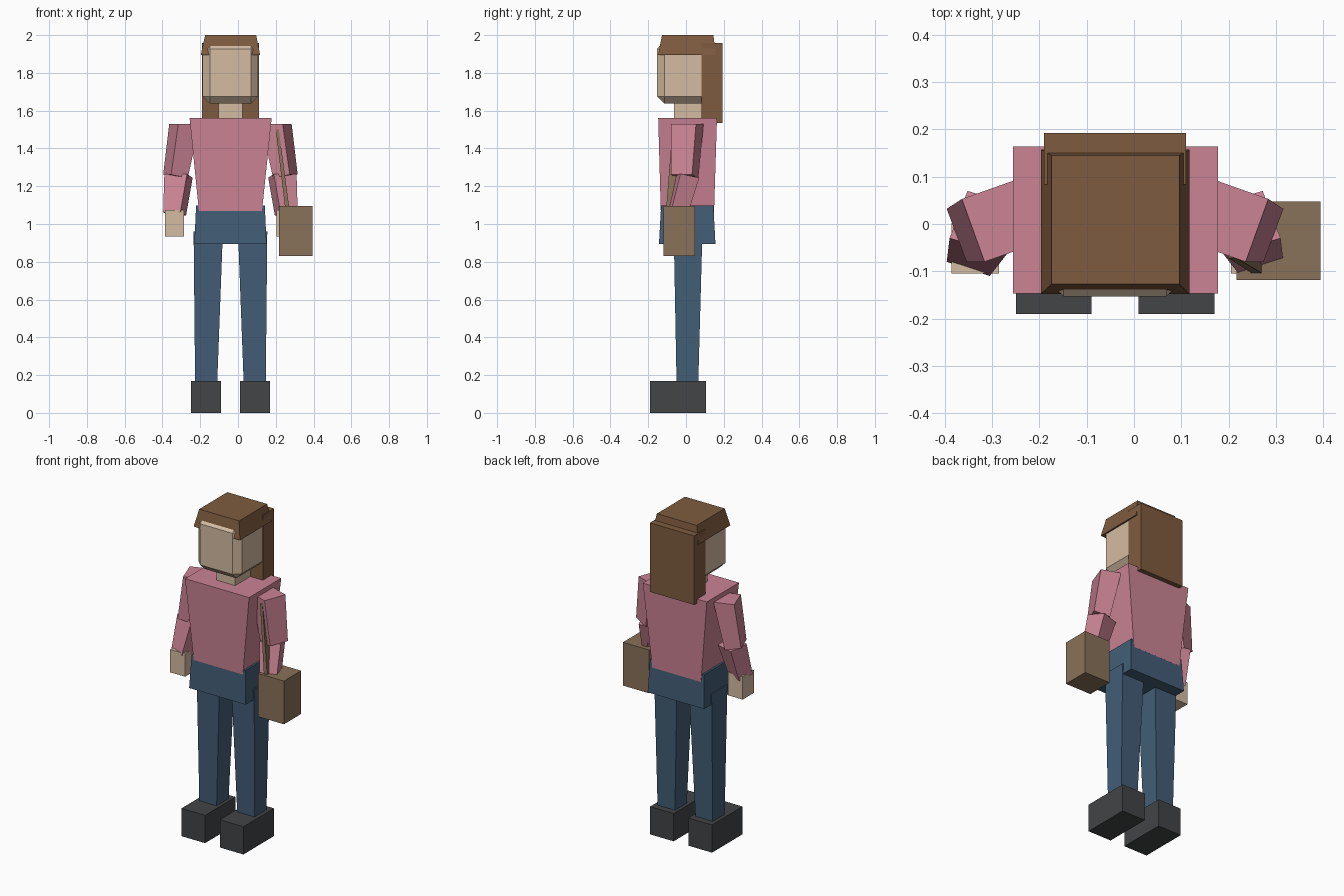
import bpy, bmesh

CX = -0.04  # body centre line; the bag shifts the figure off x = 0


def material(name, rgb):
    m = bpy.data.materials.new(name)
    m.diffuse_color = (*rgb, 1)
    return m


PINK = material("pink_cloth", (0.60, 0.23, 0.30))
DENIM = material("denim", (0.055, 0.11, 0.18))
SKIN = material("skin", (0.66, 0.50, 0.36))
HAIR = material("brown_hair", (0.21, 0.105, 0.05))
SHOE = material("dark_shoe", (0.055, 0.058, 0.062))
BAG = material("brown_bag", (0.25, 0.165, 0.10))


def rect(x0, x1, y0, y1, z):
    return [(x0, y0, z), (x1, y0, z), (x1, y1, z), (x0, y1, z)]


def block(name, bottom, top, mat, bevel=0):
    """Six-sided block spanned between a bottom and a top quad."""
    bm = bmesh.new()
    b = [bm.verts.new(p) for p in bottom]
    t = [bm.verts.new(p) for p in top]
    bm.faces.new(b)
    bm.faces.new(t)
    for i in range(4):
        j = (i + 1) % 4
        bm.faces.new((b[i], b[j], t[j], t[i]))
    if bevel:
        bmesh.ops.bevel(bm, geom=bm.edges[:], offset=bevel, segments=1, affect='EDGES')
    bmesh.ops.recalc_face_normals(bm, faces=bm.faces[:])
    me = bpy.data.meshes.new(name)
    bm.to_mesh(me)
    bm.free()
    me.materials.append(mat)
    ob = bpy.data.objects.new(name, me)
    bpy.context.collection.objects.link(ob)
    return ob


def pair(name, bottom, top, mat):
    """Block on the -x side and its mirror image across the body centre."""
    flip = lambda q: [(2 * CX - x, y, z) for x, y, z in q]
    block(name + "_left", bottom, top, mat)
    block(name + "_right", flip(bottom), flip(top), mat)


# Shoes and legs
pair("shoe", rect(-0.25, -0.09, -0.19, 0.105, 0), rect(-0.25, -0.09, -0.19, 0.105, 0.17), SHOE)
pair("leg", rect(-0.227, -0.11, -0.05, 0.065, 0.16), rect(-0.235, -0.08, -0.065, 0.087, 0.96), DENIM)

# Hips and torso
block("hips", rect(-0.231, 0.151, -0.143, 0.156, 0.895), rect(-0.222, 0.142, -0.132, 0.145, 1.097), DENIM)
block("torso", rect(-0.205, 0.125, -0.133, 0.148, 1.05), rect(-0.256, 0.178, -0.147, 0.164, 1.56), PINK)

# Arms, angled outward with the forearms turned forward
pair("upper_arm",
     [(-0.396, 0.032, 1.262), (-0.354, -0.08, 1.262), (-0.266, -0.047, 1.242), (-0.308, 0.065, 1.242)],
     [(-0.364, 0.053, 1.53), (-0.316, -0.08, 1.53), (-0.203, -0.04, 1.53), (-0.251, 0.093, 1.53)], PINK)
pair("forearm",
     [(-0.396, -0.08, 1.062), (-0.305, -0.11, 1.062), (-0.275, -0.022, 1.045), (-0.366, 0.008, 1.045)],
     [(-0.39, -0.03, 1.265), (-0.27, -0.065, 1.265), (-0.24, 0.035, 1.245), (-0.352, 0.07, 1.245)], PINK)
pair("hand", rect(-0.386, -0.285, -0.105, 0.002, 0.935), rect(-0.386, -0.285, -0.105, 0.002, 1.075), SKIN)

# Neck and chamfered head
block("neck", rect(-0.103, 0.025, -0.063, 0.083, 1.54), rect(-0.103, 0.025, -0.063, 0.083, 1.67), SKIN)
block("head", rect(-0.187, 0.107, -0.153, 0.14, 1.637), rect(-0.187, 0.107, -0.153, 0.14, 1.965), SKIN, 0.038)

# Hair cap and long back slab
block("hair_cap", rect(-0.197, 0.117, -0.148, 0.158, 1.895), rect(-0.174, 0.096, -0.127, 0.145, 2.0), HAIR)
block("hair_back", rect(-0.19, 0.11, 0.083, 0.192, 1.535), rect(-0.19, 0.11, 0.083, 0.192, 1.958), HAIR)

# Bag and its strap over the arm
block("bag", rect(0.217, 0.394, -0.118, 0.048, 0.83), rect(0.217, 0.394, -0.118, 0.048, 1.095), BAG)
block("bag_strap", rect(0.25, 0.272, -0.105, 0.02, 1.08), rect(0.2, 0.216, -0.072, 0.02, 1.5), BAG)
